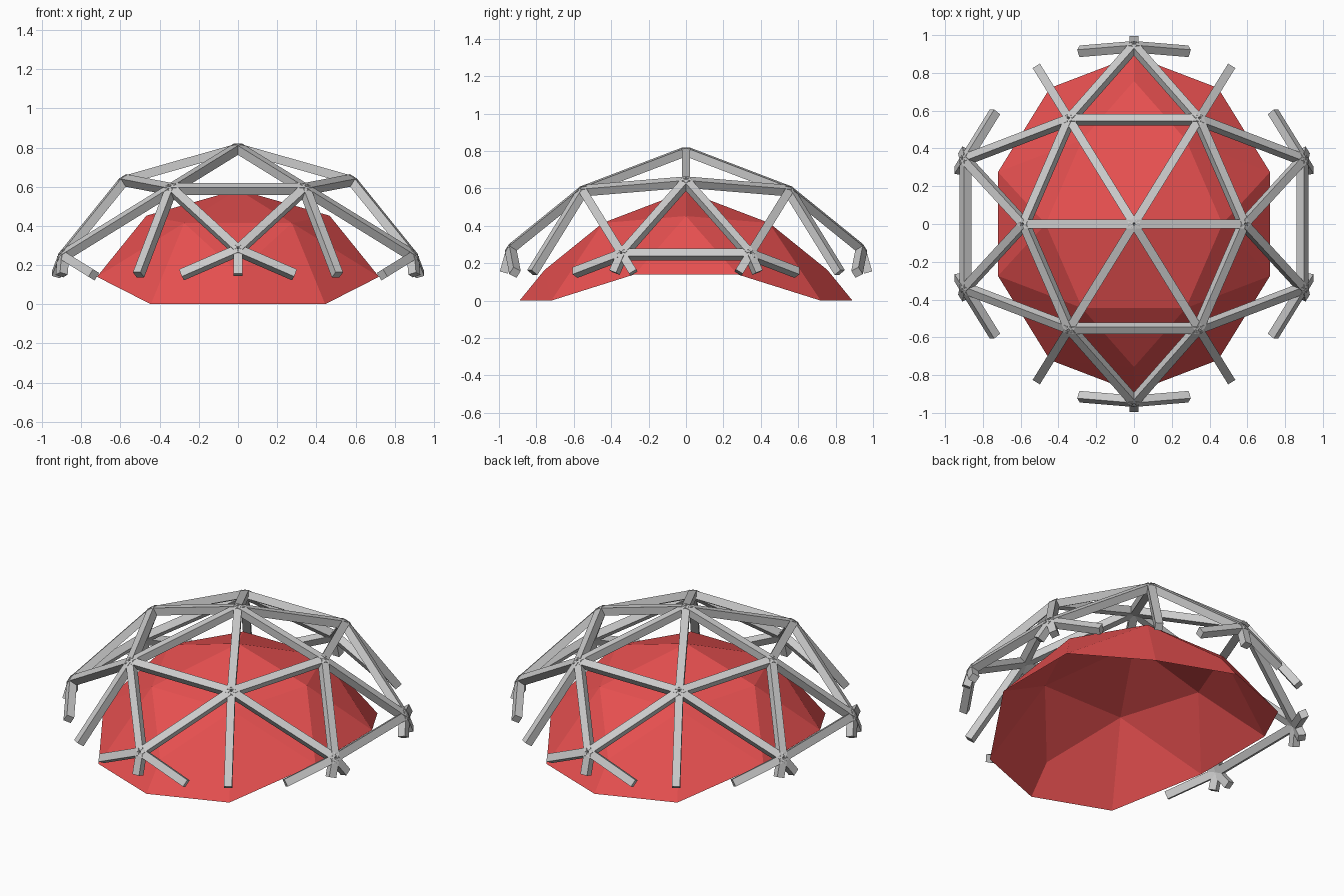
import bpy, bmesh, math
from mathutils import Vector, Matrix

if "Cube" in bpy.data.objects:
    bpy.data.objects.remove(bpy.data.objects["Cube"])

PHI = (1 + math.sqrt(5)) / 2
CENTRE = Vector((0, 0, -0.305))   # both domes share one sphere centre
CUT = 0.15                        # height where the struts stop
W = 0.045                         # strut thickness


def geodesic():
    """Unit geodesic sphere with an edge midpoint at the top."""
    bm = bmesh.new()
    for a in (-1, 1):
        for b in (-PHI, PHI):
            for co in ((a, 0, b), (0, b, a), (b, a, 0)):
                bm.verts.new(co)
    bmesh.ops.convex_hull(bm, input=bm.verts[:])
    bmesh.ops.subdivide_edges(bm, edges=bm.edges[:], cuts=1, use_grid_fill=True)
    for v in bm.verts:
        v.co.normalize()
    return bm


def finish(bm, name):
    me = bpy.data.meshes.new(name)
    bm.to_mesh(me)
    bm.free()
    ob = bpy.data.objects.new(name, me)
    bpy.context.collection.objects.link(ob)
    return ob


# Strut frame: square bars along each edge, turned to face outward
sphere = geodesic()
frame = bmesh.new()
for e in sphere.edges:
    a, b = sorted((v.co * 1.103 + CENTRE for v in e.verts), key=lambda p: -p.z)
    if a.z <= CUT:
        continue
    if b.z < CUT:
        b = a.lerp(b, (a.z - CUT) / (a.z - b.z))
    along = (b - a).normalized()
    mid = (a + b) / 2
    side = along.cross(mid - CENTRE).normalized()
    out = side.cross(along)
    rot = Matrix((along, side, out)).transposed().to_4x4()
    size = Matrix.Diagonal(((b - a).length, W, W, 1))
    bmesh.ops.create_cube(frame, size=1, matrix=Matrix.Translation(mid) @ rot @ size)
sphere.free()
finish(frame, "dome_frame")

# Inner cover: open faceted shell with pointed front and back tips
cover = geodesic()


def kept(f):
    tip = any(abs(v.co.y) > 0.99 for v in f.verts)
    low = min(v.co.z for v in f.verts)
    return low > 0.3 or (tip and low > -0.01)


bmesh.ops.delete(cover, geom=[f for f in cover.faces if not kept(f)], context='FACES')
for v in cover.verts:
    v.co = v.co * 0.89 + CENTRE
    v.co.z = max(v.co.z, 0)
bmesh.ops.recalc_face_normals(cover, faces=cover.faces[:])
if sum(f.normal.z for f in cover.faces) < 0:
    bmesh.ops.reverse_faces(cover, faces=cover.faces[:])
shell = finish(cover, "inner_cover")
red = bpy.data.materials.new("red_fabric")
red.diffuse_color = (0.8, 0.08, 0.08, 1)
red.use_nodes = True
red.node_tree.nodes["Principled BSDF"].inputs["Base Color"].default_value = red.diffuse_color
shell.data.materials.append(red)
